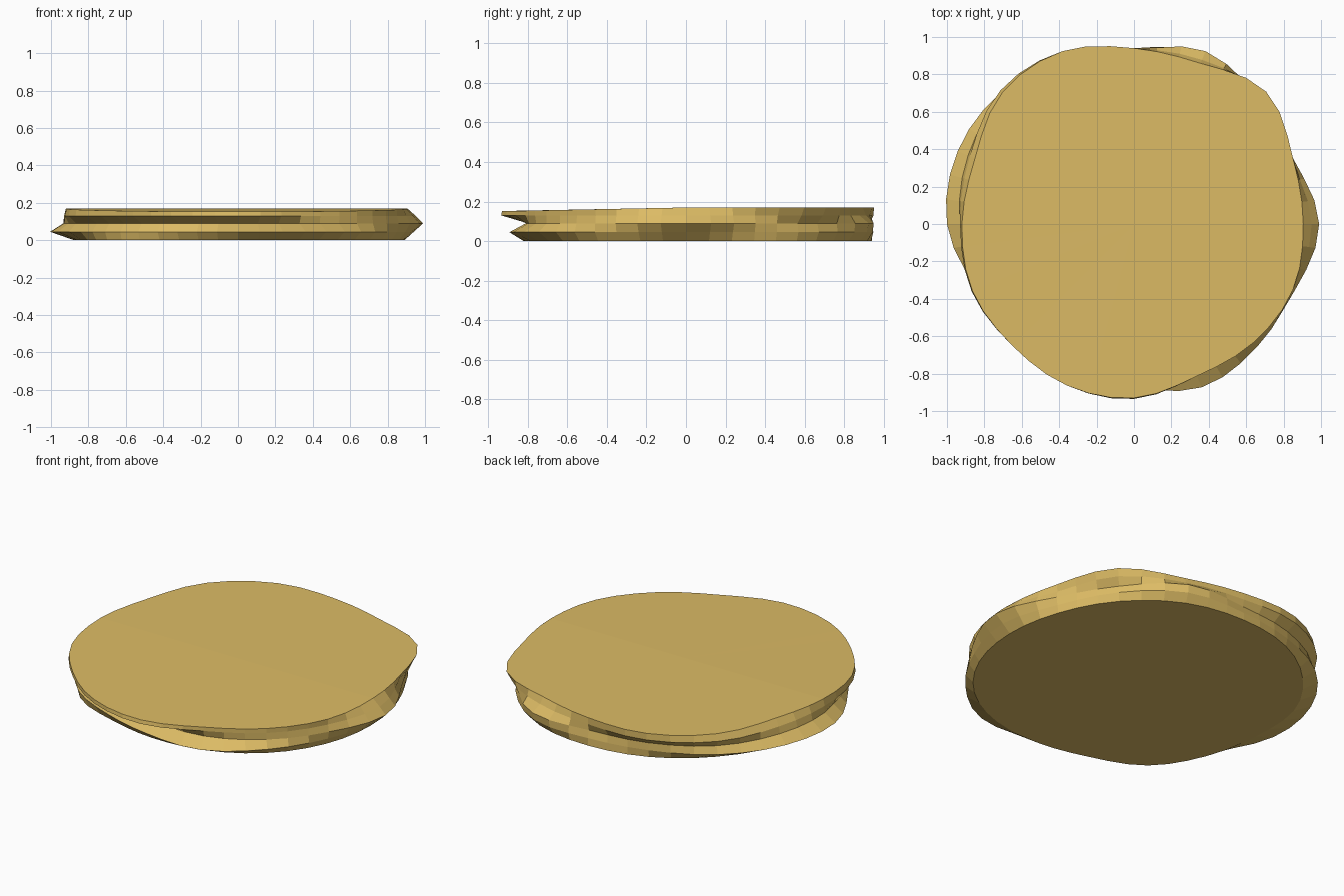
import bpy, bmesh, math

if "Cube" in bpy.data.objects:
    bpy.data.objects.remove(bpy.data.objects["Cube"])

# Radius of each ring, every 22.5 degrees counter-clockwise from +x
RINGS = [
    # bottom rim
    (0.00, [.89, .90, .93, .95, .94, .94, .93, .92, .87, .87, .88, .82, .82, .85, .88, .89]),
    # lower lip
    (0.045, [.94, .91, .95, .99, .94, .95, 1.0, 1.02, 1.0, .91, .89, .85, .87, .945, .93, .92]),
    # seam between the two layers
    (0.09, [.99, .92, .94, 1.0, .93, .95, .98, .96, .93, .88, .86, .82, .80, .86, .90, .93]),
    # upper lip
    (0.13, [.95, .91, .98, .95, .94, 1.0, 1.01, .95, .93, .94, .92, .935, .935, .88, .90, .92]),
    # top rim
    (0.17, [.905, .92, 1.0, .93, .94, 1.0, .995, .92, .92, .935, .92, .935, .93, .88, .90, .92]),
]
SUB = 3
SEGMENTS = 16 * SUB


def radius(keys, i):
    """Smooth periodic interpolation of the key radii."""
    k, t = i // SUB, (i % SUB) / SUB
    a, b, c, d = (keys[(k + o) % 16] for o in (-1, 0, 1, 2))
    return b + .5 * t * (c - a + t * (2*a - 5*b + 4*c - d + t * (3*(b - c) + d - a)))


bm = bmesh.new()
loops = []
for z, keys in RINGS:
    loop = []
    for i in range(SEGMENTS):
        a = math.tau * i / SEGMENTS
        r = radius(keys, i)
        # the top rim sags slightly towards the front
        sag = .018 * max(0, -math.sin(a)) if z > .15 else 0
        loop.append(bm.verts.new((r * math.cos(a), r * math.sin(a), z - sag)))
    loops.append(loop)

# Side walls
for low, high in zip(loops, loops[1:]):
    for i in range(SEGMENTS):
        j = (i + 1) % SEGMENTS
        bm.faces.new((low[i], low[j], high[j], high[i]))

# Flat underside and fanned top
bm.faces.new(loops[0][::-1])
centre = bm.verts.new((0, 0, .17))
for i in range(SEGMENTS):
    bm.faces.new((loops[-1][i], loops[-1][(i + 1) % SEGMENTS], centre))

mesh = bpy.data.meshes.new("layered_disc")
bm.to_mesh(mesh)
bm.free()
disc = bpy.data.objects.new("layered_disc", mesh)
bpy.context.collection.objects.link(disc)

# Golden material
gold = bpy.data.materials.new("golden")
gold.diffuse_color = (.72, .50, .13, 1)
gold.use_nodes = True
gold.node_tree.nodes["Principled BSDF"].inputs["Base Color"].default_value = gold.diffuse_color
mesh.materials.append(gold)
